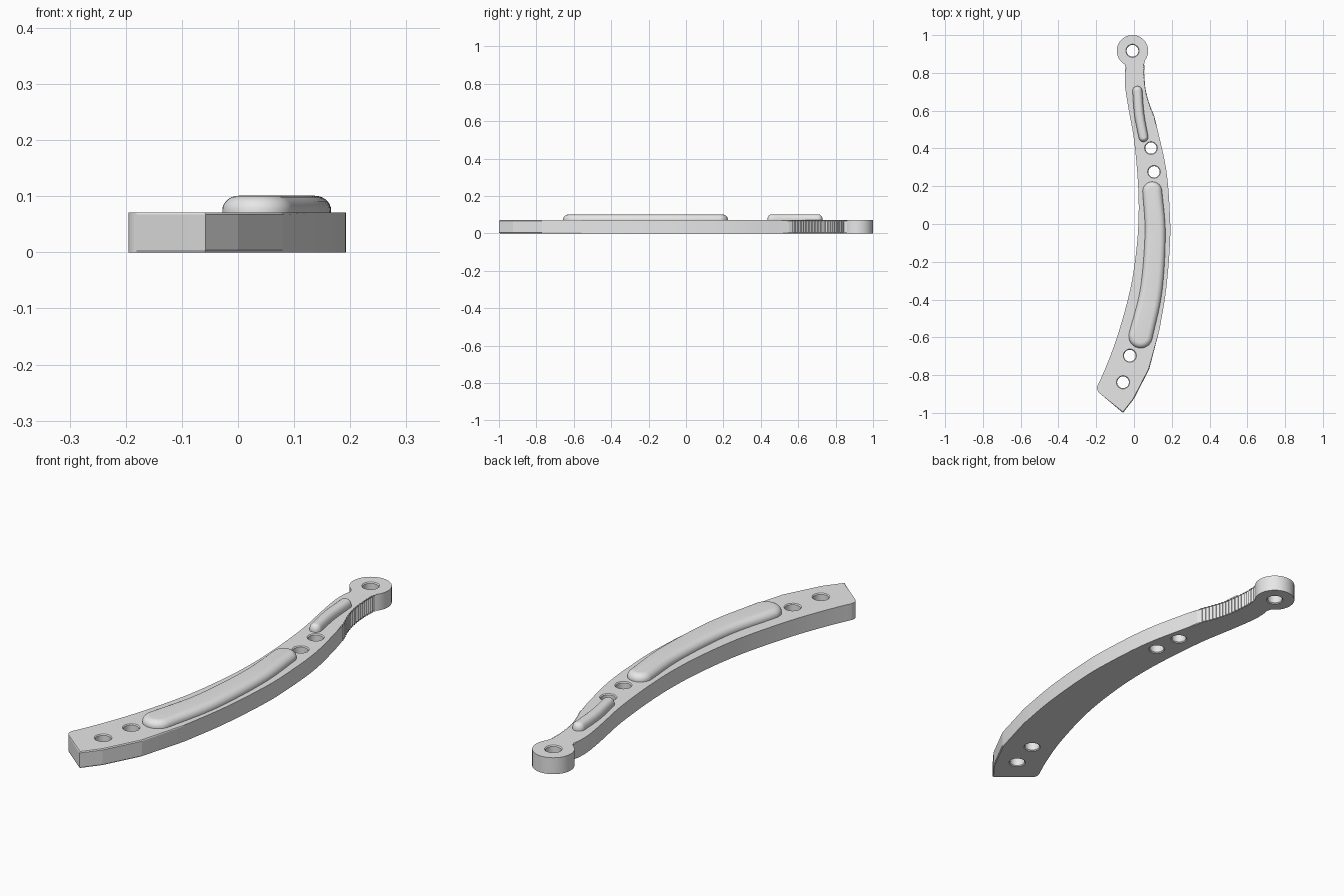
import bpy, bmesh
from math import sin, cos, pi, radians, atan2
from mathutils import Vector

if "Cube" in bpy.data.objects:
    bpy.data.objects.remove(bpy.data.objects["Cube"], do_unlink=True)

grey = bpy.data.materials.new("plain grey")
grey.use_nodes = True
grey.diffuse_color = (0.8, 0.8, 0.8, 1)
grey.node_tree.nodes["Principled BSDF"].inputs["Base Color"].default_value = (0.8, 0.8, 0.8, 1)

THICK = 0.071


def smooth_path(points, steps):
    """Catmull-Rom samples through the points."""
    p = [Vector(q) for q in points]
    p = [2 * p[0] - p[1]] + p + [2 * p[-1] - p[-2]]
    out = []
    for a, b, c, d in zip(p, p[1:], p[2:], p[3:]):
        for i in range(steps):
            t = i / steps
            out.append(0.5 * (2 * b + (c - a) * t + (2 * a - 5 * b + 4 * c - d) * t * t
                              + (3 * b - a - 3 * c + d) * t ** 3))
    return out + [p[-2]]


def arc(cx, cy, r, start, end, n):
    return [(cx + r * cos(start + (end - start) * i / n),
             cy + r * sin(start + (end - start) * i / n)) for i in range(n + 1)]


def loft(name, layers, rim_bevel=0):
    """Closed solid through (outline, z) layers of equal point count."""
    bm = bmesh.new()
    rings = [[bm.verts.new((q[0], q[1], z)) for q in outline] for outline, z in layers]
    n = len(rings[0])
    for lo, hi in zip(rings, rings[1:]):
        for i in range(n):
            j = (i + 1) % n
            bm.faces.new((lo[i], lo[j], hi[j], hi[i]))
    caps = [bm.faces.new(rings[0][::-1]), bm.faces.new(rings[-1])]
    if rim_bevel:
        bmesh.ops.bevel(bm, geom=[e for f in caps for e in f.edges], offset=rim_bevel,
                        segments=1, affect='EDGES', clamp_overlap=False)
    bmesh.ops.recalc_face_normals(bm, faces=bm.faces)
    mesh = bpy.data.meshes.new(name)
    bm.to_mesh(mesh)
    bm.free()
    mesh.materials.append(grey)
    obj = bpy.data.objects.new(name, mesh)
    bpy.context.collection.objects.link(obj)
    return obj


def activate(obj):
    bpy.ops.object.select_all(action='DESELECT')
    obj.select_set(True)
    bpy.context.view_layer.objects.active = obj


def shade(obj, degrees):
    activate(obj)
    bpy.ops.object.shade_smooth_by_angle(angle=radians(degrees))


# Handle outline, anticlockwise from the pointed tip
outer = [(-0.058, -1.0), (0.0, -0.925), (0.08, -0.77)]
outer += smooth_path([(0.135, -0.56), (0.17, -0.347), (0.19, -0.11), (0.19, 0.05),
                      (0.17, 0.29), (0.113, 0.55)], 6)

# Serrated thumb grip on the neck
grip = smooth_path([(0.106, 0.57), (0.078, 0.64), (0.06, 0.71), (0.052, 0.79),
                    (0.052, 0.845)], 9)
grip = [(q.x + (0.003 if i % 2 else -0.003), q.y) for i, q in enumerate(grip)]

# Round eye at the end of the neck
eye = arc(-0.008, 0.917, 0.083, radians(-43), radians(246), 48)

inner = smooth_path([(-0.046, 0.825), (-0.048, 0.74), (-0.03, 0.617), (0.0, 0.447), (0.02, 0.235),
                     (0.025, 0.05), (0.013, -0.135), (-0.02, -0.347), (-0.085, -0.585),
                     (-0.143, -0.743), (-0.183, -0.835)], 4)
heel = arc(-0.159, -0.868, 0.036, radians(155), radians(232), 8)
outline = outer + grip + eye + inner + heel
body = loft("handle_body", [(outline, 0), (outline, THICK)], rim_bevel=0.004)

# Through holes with a small chamfer at both faces
for x, y, r in [(-0.008, 0.917, 0.031), (0.09, 0.402, 0.03), (0.106, 0.276, 0.03),
                (-0.022, -0.697, 0.031), (-0.058, -0.838, 0.031)]:
    levels = [(0.008, -0.004), (0, 0.004), (0, THICK - 0.004), (0.008, THICK + 0.004)]
    cutter = loft("hole_cutter", [(arc(x, y, r + d, 0, 2 * pi, 48)[:-1], z) for d, z in levels])
    cutter.hide_render = True
    mod = body.modifiers.new("hole", 'BOOLEAN')
    mod.operation = 'DIFFERENCE'
    mod.solver = 'EXACT'
    mod.object = cutter
    activate(body)
    bpy.ops.object.modifier_apply(modifier=mod.name)
    bpy.data.objects.remove(cutter, do_unlink=True)
shade(body, 9)


def pad_outline(path, inset):
    """Rounded strip around a path of (x, y, half width)."""
    left, right = [], []
    for i, q in enumerate(path):
        d = path[min(i + 1, len(path) - 1)] - path[max(i - 1, 0)]
        side = Vector((d.y, -d.x)).normalized() * (q.z - inset)
        right.append((q.x + side.x, q.y + side.y))
        left.append((q.x - side.x, q.y - side.y))

    def cap(q, d):
        a = atan2(d.y, d.x)
        return arc(q.x, q.y, q.z - inset, a - pi / 2, a + pi / 2, 16)[1:-1]
    return (right + cap(path[-1], path[-1] - path[-2]) + left[::-1]
            + cap(path[0], path[0] - path[1]))


# Raised pads with rounded shoulders
def raised_pad(name, points, shoulder):
    path = smooth_path(points, 8)
    base, top = THICK + 0.004, 0.101
    layers = [(pad_outline(path, 0), THICK - 0.01)]
    for i in range(8):
        a = pi / 2 * i / 7
        layers.append((pad_outline(path, shoulder * (1 - cos(a))), base + (top - base) * sin(a)))
    shade(loft(name, layers), 35)


raised_pad("large_grip_pad", [(0.035, -0.594, 0.063), (0.091, -0.35, 0.058),
                              (0.112, -0.05, 0.054), (0.097, 0.173, 0.051)], 0.03)
raised_pad("small_grip_pad", [(0.05, 0.46, 0.025), (0.028, 0.58, 0.026),
                              (0.018, 0.704, 0.026)], 0.02)
